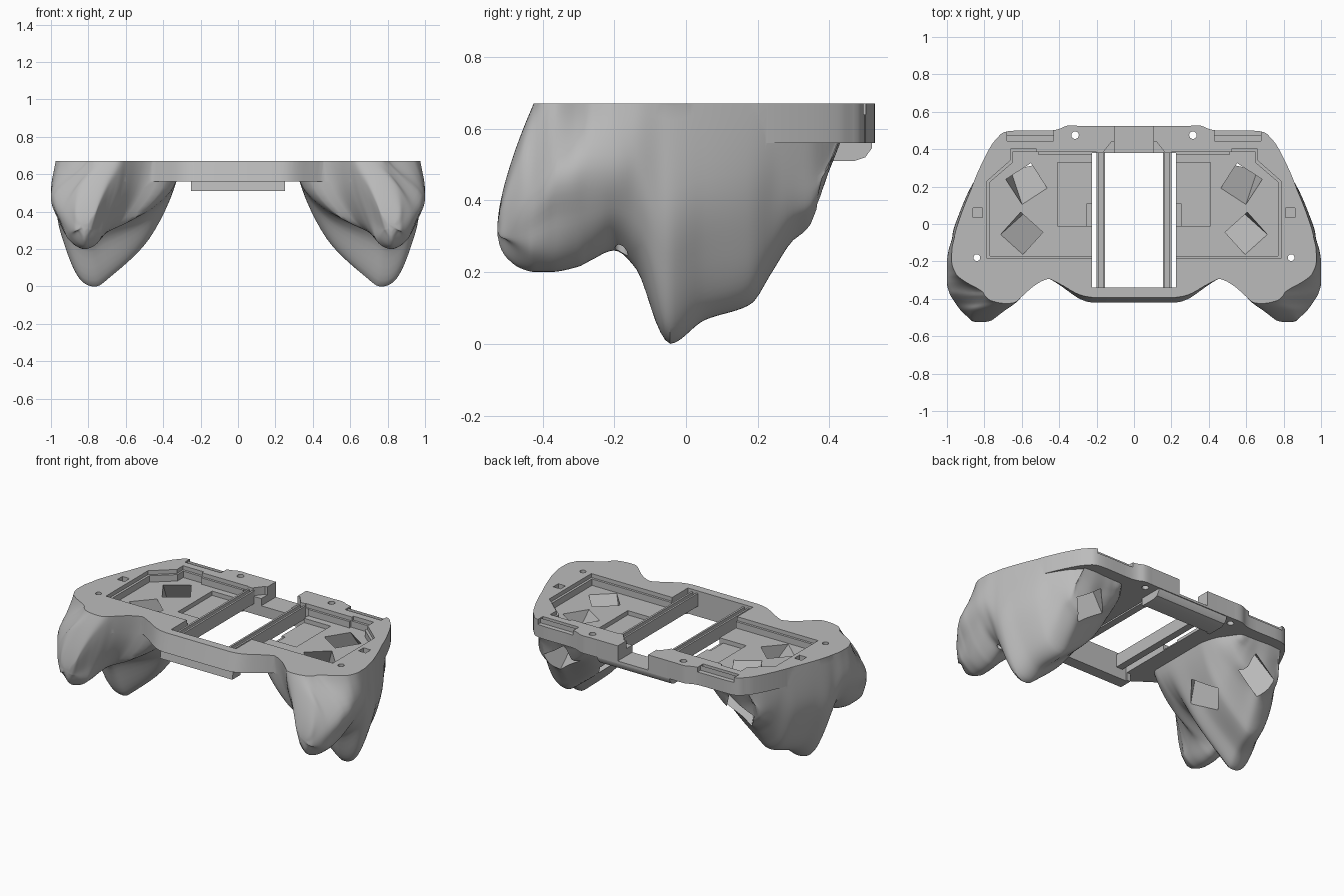
import bpy, bmesh, math
from mathutils import Vector, Matrix

cube = bpy.data.objects.get("Cube")
if cube:
    bpy.data.objects.remove(cube, do_unlink=True)

TOP = 0.67
grey = bpy.data.materials.new("mid_grey")
grey.use_nodes = True
grey.diffuse_color = (0.5, 0.5, 0.5, 1)
grey.node_tree.nodes["Principled BSDF"].inputs["Base Color"].default_value = grey.diffuse_color


def make(name, bm):
    bmesh.ops.recalc_face_normals(bm, faces=bm.faces)
    mesh = bpy.data.meshes.new(name)
    bm.to_mesh(mesh)
    bm.free()
    mesh.materials.append(grey)
    obj = bpy.data.objects.new(name, mesh)
    bpy.context.collection.objects.link(obj)
    return obj


def skin(name, rings):
    """Closed solid through a list of equal-length rings."""
    bm = bmesh.new()
    rows = [[bm.verts.new(p) for p in ring] for ring in rings]
    n = len(rows[0])
    for a, b in zip(rows, rows[1:]):
        for i in range(n):
            j = (i + 1) % n
            bm.faces.new((a[i], a[j], b[j], b[i]))
    bm.faces.new(rows[0])
    bm.faces.new(rows[-1])
    return make(name, bm)


def prism(name, pts, lo, hi, axis="z"):
    place = {"x": lambda p, t: (t, p[0], p[1]),
             "y": lambda p, t: (p[0], t, p[1]),
             "z": lambda p, t: (p[0], p[1], t)}[axis]
    return skin(name, [[place(p, t) for p in pts] for t in (lo, hi)])


def box(name, x0, x1, y0, y1, z0, z1):
    return prism(name, [(x0, y0), (x1, y0), (x1, y1), (x0, y1)], z0, z1)


def rod(name, x, y, r, z0, z1):
    ring = [(x + r * math.cos(k * math.tau / 24), y + r * math.sin(k * math.tau / 24)) for k in range(24)]
    return prism(name, ring, z0, z1)


def apply(obj, mod):
    bpy.context.view_layer.objects.active = obj
    bpy.ops.object.modifier_apply(modifier=mod.name)


def combine(obj, other, operation="DIFFERENCE"):
    mod = obj.modifiers.new("combine", "BOOLEAN")
    mod.operation, mod.solver, mod.object = operation, "EXACT", other
    apply(obj, mod)
    bpy.data.objects.remove(other, do_unlink=True)


def loop_curve(pts, steps, closed=True):
    """Catmull-Rom samples through the points."""
    out, n = [], len(pts)
    get = (lambda i: Vector(pts[i % n])) if closed else (lambda i: Vector(pts[max(0, min(n - 1, i))]))
    for i in range(n if closed else n - 1):
        a, b, c, d = (get(i + k) for k in (-1, 0, 1, 2))
        for s in range(steps):
            t = s / steps
            out.append(0.5 * (2 * b + (c - a) * t + (2 * a - 5 * b + 4 * c - d) * t * t
                              + (3 * b - a - 3 * c + d) * t ** 3))
    if not closed:
        out.append(Vector(pts[-1]))
    return out


def smooth_table(rows, y):
    """Monotone cubic interpolation of each column against the first."""
    i = max(k for k in range(len(rows) - 1) if rows[k][0] <= y + 1e-9)

    def secant(k, c):
        return (rows[k + 1][c] - rows[k][c]) / (rows[k + 1][0] - rows[k][0])

    def slope(k, c):
        s, t = secant(max(k - 1, 0), c), secant(min(k, len(rows) - 2), c)
        return 2 * s * t / (s + t) if s * t > 0 else 0

    a, b = rows[i], rows[i + 1]
    h = b[0] - a[0]
    t = (y - a[0]) / h
    return [a[c] * (1 + 2 * t) * (1 - t) ** 2 + b[c] * t * t * (3 - 2 * t)
            + h * (slope(i, c) * t * (1 - t) ** 2 - slope(i + 1, c) * t * t * (1 - t))
            for c in range(1, len(a))]


# Grip stations: y, inner x, keel z, widest x, rim x
stations = [
    (-.525, .8, .3, .84, .835), (-.518, .77, .27, .865, .855), (-.5, .745, .24, .885, .865),
    (-.46, .695, .21, .925, .86), (-.42, .64, .2, .95, .82), (-.38, .605, .2, .975, .8),
    (-.3, .51, .215, 1, .915), (-.27, .39, .23, 1, .95), (-.2, .33, .26, 1, .975),
    (-.14, .33, .21, .99, .974), (-.07, .33, .03, .97, .96), (-.045, .33, 0, .967, .955),
    (.05, .33, .065, .935, .925), (.18, .33, .11, .88, .873), (.24, .34, .2, .845, .845),
    (.3, .36, .29, .81, .81), (.36, .4, .33, .77, .77), (.375, .41, .41, .755, .755),
    (.43, .45, .56, .7, .71)]
first, last = stations[0][0], stations[-1][0]


def grip_ring(y):
    inner, low, wide, rim = smooth_table(stations, y)
    top = min(.78, .34 + .33 * (max(0, y - first) / .105) ** .7)
    keel = .82 - .27 * max(0, y + .23)
    mid = inner + (keel - inner) / 3
    shoulder = min(max(.56, low + .04), low + .8 * (top - low))
    lift = min(.045, .3 * (shoulder - low))
    half = min(.08, .28 * (wide - inner))
    waist = max(min(.5, (top + low) / 2), low + .03)
    ridge = min(1, max(0, (.78 - top) * 10))
    pts = [(inner, top), (inner, shoulder), (mid, low + .45 * (shoulder - low)),
           (keel - half, low + lift), (keel, low), (keel + half, low + lift),
           ((keel + half + wide) / 2 + .01, (low + waist) / 2), (wide, waist),
           (rim, min(TOP, waist + .7 * (top - waist))), (rim - .02 - ridge * .4 * (rim - inner), top)]
    return [(p.x, y, p.y) for p in loop_curve(pts, 6)]


# Finger-shaped grip, with closer rings toward the rounded nose
count = 80
shell = skin("controller_shell", [grip_ring(first + (last - first) * (k / count) ** 1.4) for k in range(count + 1)])

# Deck plate, with its front wall leaning forward toward the bottom
edge = [(.22, -.38), (.3, -.365), (.4, -.315), (.48, -.29), (.56, -.33), (.62, -.39),
        (.72, -.4), (.83, -.345), (.92, -.26), (.955, -.18), (.94, -.05), (.895, .1), (.866, .2),
        (.825, .3), (.775, .4), (.735, .455), (.67, .497), (.44, .5), (.36, .525), (.3, .525)]
outline = [(-.05, -.38)] + [tuple(p) for p in loop_curve(edge, 4, False)] + [(-.05, .525)]
deck = prism("deck", outline, .56, .72)
for v in deck.data.vertices:
    if v.co.z < .6 and v.co.y < 0:
        v.co.y -= .04 * max(0, min(1, (.45 - abs(v.co.x)) / .2))
combine(shell, deck, "UNION")

# Deeper front bar and rear bridge
bar = prism("front_bar", [(-.413, .51), (-.405, .565), (-.385, .6), (-.33, .6), (-.33, .51)], -.05, .25, "x")
bridge = prism("rear_bridge", [(.37, .51), (.47, .51), (.5, .52), (.518, .545), (.523, .6), (.37, .6)], -.05, .25, "x")
for part in (bar, bridge):
    combine(shell, part, "UNION")

# Flat top and central opening
combine(shell, box("top_cut", -.2, 1.2, -.7, .7, TOP, 1))
combine(shell, box("opening_cut", -.2, .225, -.34, .38, .4, .9))

# Stepped component tray
tray = [(.2, -.185), (.785, -.185), (.785, .23), (.66, .34), (.66, .4), (.52, .4), (.52, .385), (.2, .385)]
step = [(.2 + (x - .2) * .975, .1 + (y - .1) * .95) for x, y in tray]
combine(shell, prism("tray_lip_cut", tray, .645, .9))
combine(shell, prism("tray_cut", step, .605, .9))
combine(shell, box("pocket_cut", .2, .41, -.01, .33, .578, .9))
combine(shell, box("slot_cut", .2, .25, -.01, .11, .567, .9))

# Rear notch with splayed cable channel, and shoulder ledge
combine(shell, box("notch_cut", -.2, .105, .36, .6, .575, .9))
combine(shell, prism("channel_cut", [(.05, .36), (.17, .36), (.16, .39), (.12, .44), (.05, .44)], .62, .9))
combine(shell, box("ledge_cut", .43, .68, .47, .6, .64, .9))
combine(shell, box("ledge_slot_cut", .43, .68, .445, .47, .61, .9))

# Screw holes and square socket
combine(shell, rod("rear_hole", .315, .475, .02, .3, .9))
combine(shell, rod("grip_hole", .84, -.18, .018, .1, .9))
combine(shell, box("socket_cut", .81, .86, .035, .085, .61, .9))

# Slanted square button shafts reaching the finger side
for x, y, turn, run in ((.575, .215, -33, (.2, .6)), (.6, -.05, 42, (-.5, .45))):
    shaft = box("shaft_cut", -.08, .08, -.08, .08, -.56, .01)
    shear = Matrix.Identity(4)
    shear[0][2], shear[1][2] = -run[0], -run[1]
    shaft.data.transform(Matrix.Translation((x, y, .605)) @ shear @ Matrix.Rotation(math.radians(turn), 4, "Z"))
    combine(shell, shaft)

# Grooved rail beside the opening
rail = prism("opening_rail", [(.155, .575), (.2, .575), (.2, .655), (.188, .655), (.188, .6),
                              (.167, .6), (.167, .655), (.155, .655)], -.35, .385, "y")

# Mirror both halves and shade
for obj in (shell, rail):
    mirror = obj.modifiers.new("mirror", "MIRROR")
    mirror.use_bisect_axis[0] = obj is shell
    apply(obj, mirror)
    bpy.ops.object.select_all(action="DESELECT")
    obj.select_set(True)
    bpy.ops.object.shade_smooth_by_angle(angle=math.radians(35))
